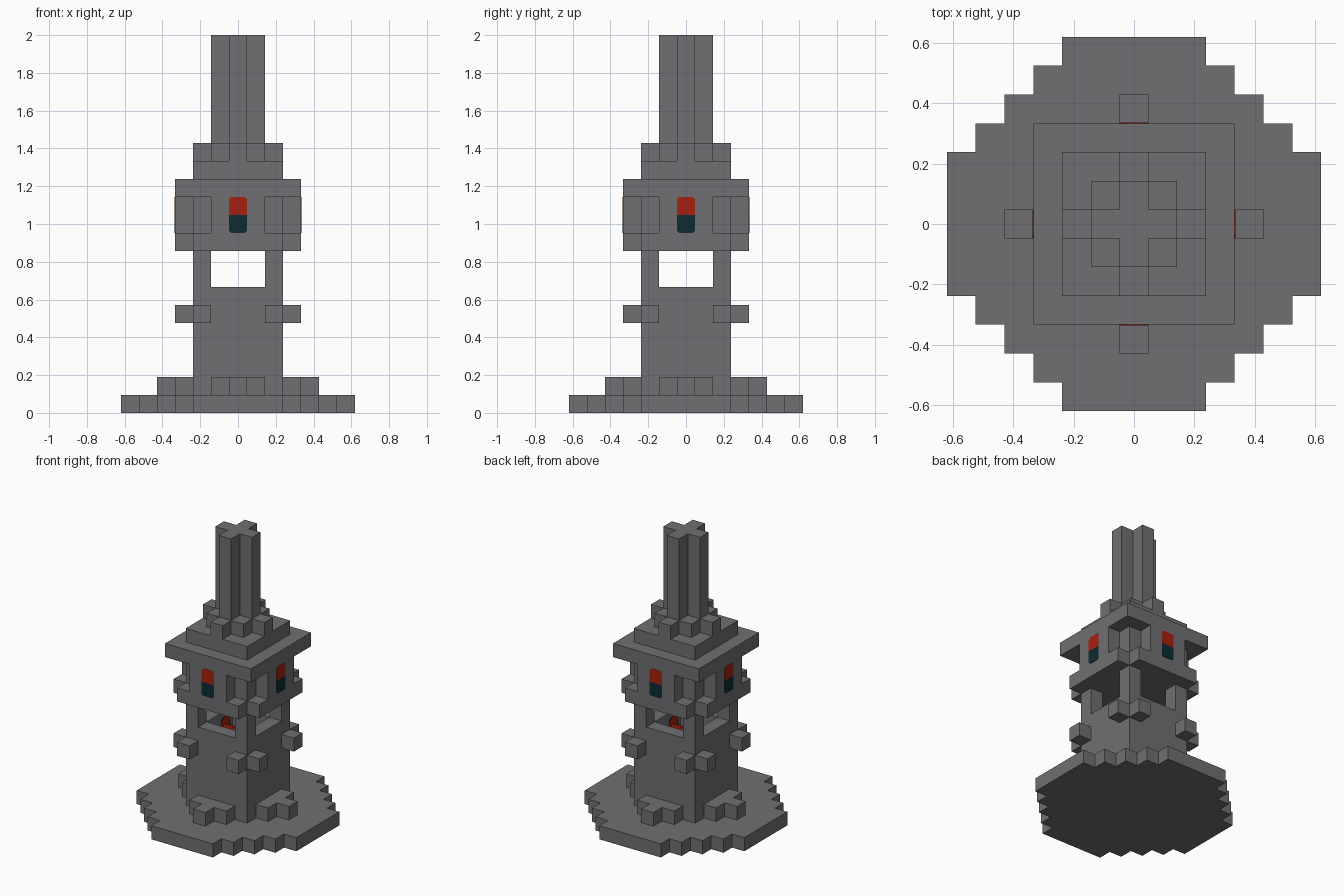
import bpy
import bmesh
import math
from mathutils import Matrix, Vector

U = 2 / 21      # edge of one block; the tower is 21 blocks tall
REACH = 6       # blocks from the axis to the widest edge

cube = bpy.data.objects.get("Cube")
if cube:
    bpy.data.objects.remove(cube, do_unlink=True)


def material(name, rgb):
    m = bpy.data.materials.new(name)
    m.use_nodes = True
    colour = (*rgb, 1)
    m.diffuse_color = colour
    m.node_tree.nodes["Principled BSDF"].inputs["Base Color"].default_value = colour
    return m


STONE = material("grey stone", (0.162, 0.156, 0.165))
RED = material("red glass", (0.39, 0.0144, 0.0052))
TEAL = material("dark teal glass", (0.004, 0.025, 0.033))


def finish(name, bm, mat):
    bmesh.ops.recalc_face_normals(bm, faces=bm.faces)
    mesh = bpy.data.meshes.new(name)
    bm.to_mesh(mesh)
    bm.free()
    mesh.materials.append(mat)
    ob = bpy.data.objects.new(name, mesh)
    bpy.context.collection.objects.link(ob)
    return ob


def course(name, bottom, top, rule):
    """Stone course: fill every block whose (far, near) axis distances pass the rule."""
    bm = bmesh.new()
    corners = {}

    def corner(i, j):
        if (i, j) not in corners:
            corners[i, j] = bm.verts.new(((i - 0.5) * U, (j - 0.5) * U, bottom * U))
        return corners[i, j]

    span = range(-REACH, REACH + 1)
    for i in span:
        for j in span:
            far, near = max(abs(i), abs(j)), min(abs(i), abs(j))
            if rule(far, near):
                bm.faces.new([corner(i, j), corner(i + 1, j),
                              corner(i + 1, j + 1), corner(i, j + 1)])
    out = bmesh.ops.extrude_face_region(bm, geom=bm.faces[:], use_keep_orig=True)
    lifted = [g for g in out["geom"] if isinstance(g, bmesh.types.BMVert)]
    bmesh.ops.translate(bm, verts=lifted, vec=(0, 0, (top - bottom) * U))
    bmesh.ops.recalc_face_normals(bm, faces=bm.faces)
    bmesh.ops.dissolve_limit(bm, angle_limit=0.01, verts=bm.verts, edges=bm.edges)
    return finish(name, bm, STONE)


def pane(name, distance, seam, up, angle, mat):
    """Thin pane one block square, outer corners trimmed, facing out at an angle."""
    h, c, t = U / 2, U * 0.12, 0.004
    outline = [(-h, 0), (h, 0), (h, U - c), (h - c, U), (c - h, U), (-h, U - c)]
    bm = bmesh.new()
    face = bm.faces.new([bm.verts.new((x, -distance * U + t / 2, seam * U + up * z))
                         for x, z in outline])
    out = bmesh.ops.extrude_face_region(bm, geom=[face], use_keep_orig=True)
    moved = [g for g in out["geom"] if isinstance(g, bmesh.types.BMVert)]
    bmesh.ops.translate(bm, verts=moved, vec=Vector((0, -t, 0)))
    bmesh.ops.rotate(bm, verts=bm.verts, cent=(0, 0, 0),
                     matrix=Matrix.Rotation(angle, 3, "Z"))
    return finish(name, bm, mat)


# Stepped round base and the buttress at the foot of each wall
course("base", 0, 1, lambda far, near: far + near <= 8)
course("buttresses", 1, 2, lambda far, near: (far == 3 and near <= 1) or (far == 4 and near == 0))

# Shaft, open at the top, with studs near the corners
course("shaft", 1, 5, lambda far, near: far <= 2)
course("shaft_parapet", 5, 7, lambda far, near: far == 2)
course("corner_studs", 5, 6, lambda far, near: far == 3 and near == 2)
course("corner_posts", 7, 9, lambda far, near: far == near == 2)

# Watch room
course("room_floor", 9, 10, lambda far, near: far <= 3 and near <= 2)
course("room_walls", 10, 12, lambda far, near: far <= 2 or (far == 3 and near <= 1))
course("roof_slab", 12, 13, lambda far, near: far <= 3)

# Stepped roof and cross-shaped spire
course("roof_step", 13, 14, lambda far, near: far <= 2)
course("spire_foot", 14, 15, lambda far, near: far <= 1 or (far == 2 and near == 0))
course("spire", 15, 21, lambda far, near: far <= 1 and near == 0)

# Two-colour windows on each wall, and matching panes inside the shaft
for n, side in enumerate(("front", "left", "back", "right")):
    for part, distance, seam in (("window", 3.5, 11), ("inner_pane", 1, 6)):
        turn = n * math.pi / 2
        pane(f"{side}_{part}_upper", distance, seam, 1, turn, RED)
        pane(f"{side}_{part}_lower", distance, seam, -1, turn, TEAL)
